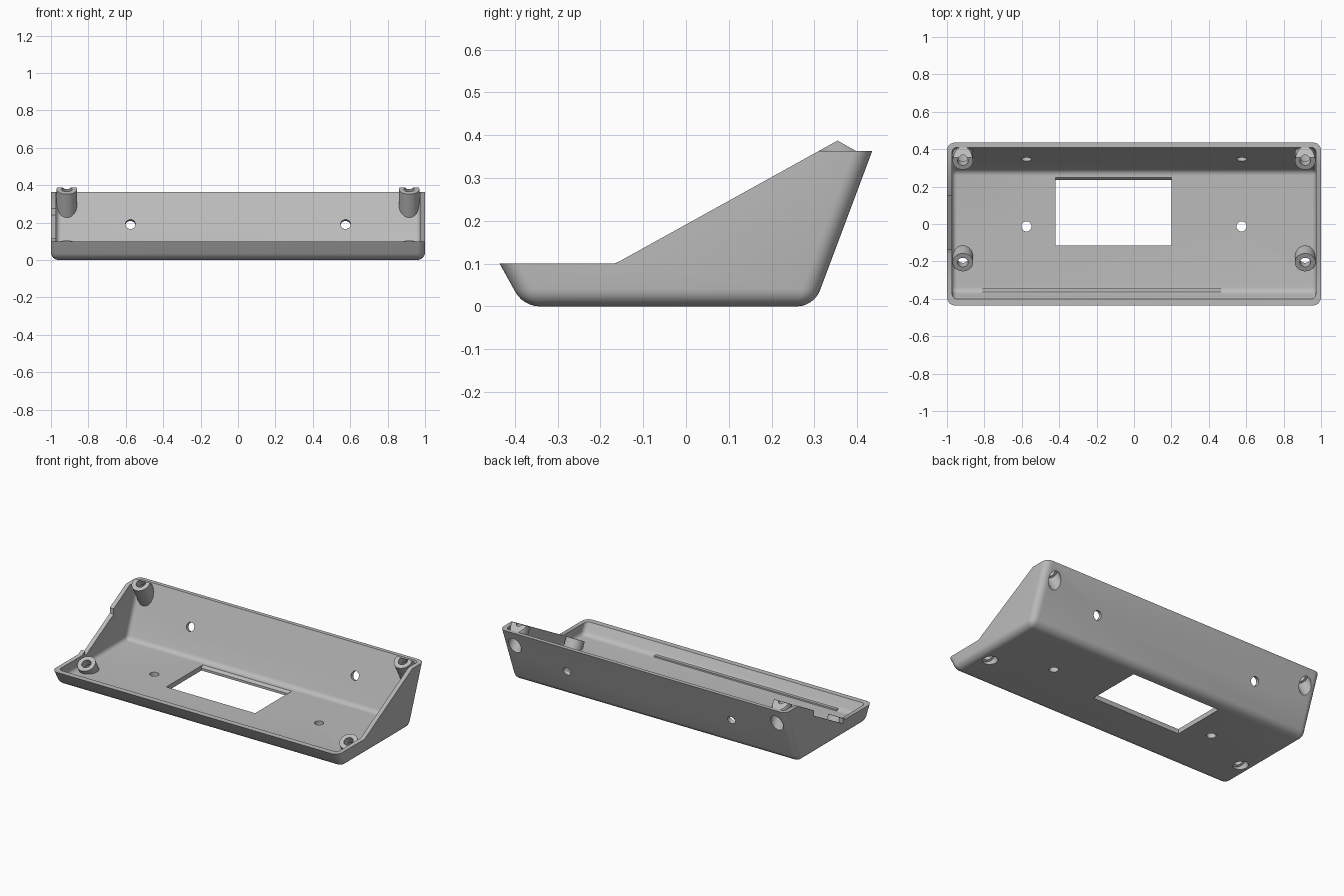
import bpy, bmesh, math
from mathutils import Matrix, Vector

old = bpy.data.objects.get("Cube")
if old:
    bpy.data.objects.remove(old, do_unlink=True)

grey = bpy.data.materials.new("plain_grey")
grey.use_nodes = True
grey.diffuse_color = (0.5, 0.5, 0.5, 1)
grey.node_tree.nodes["Principled BSDF"].inputs["Base Color"].default_value = (0.5, 0.5, 0.5, 1)

TILT = math.radians(29)                       # pitch of the sloping opening
DOWN = Vector((0, math.sin(TILT), -math.cos(TILT)))


def make(name, bm):
    bmesh.ops.recalc_face_normals(bm, faces=bm.faces)
    mesh = bpy.data.meshes.new(name)
    bm.to_mesh(mesh)
    bm.free()
    mesh.materials.append(grey)
    ob = bpy.data.objects.new(name, mesh)
    bpy.context.collection.objects.link(ob)
    return ob


def prism(name, profile, x0, x1, round_off=0):
    """Extrude a (y, z) profile along x; optionally round all but the top edges."""
    bm = bmesh.new()
    face = bm.faces.new([bm.verts.new((x0, y, z)) for y, z in profile])
    out = bmesh.ops.extrude_face_region(bm, geom=[face])
    moved = [v for v in out["geom"] if isinstance(v, bmesh.types.BMVert)]
    bmesh.ops.translate(bm, verts=moved, vec=(x1 - x0, 0, 0))
    if round_off:
        top = max(z for y, z in profile) - 0.001
        edges = [e for e in bm.edges if min(v.co.z for v in e.verts) < top]
        bmesh.ops.bevel(bm, geom=edges, offset=round_off, segments=6,
                        profile=0.5, affect='EDGES')
    return make(name, bm)


def cylinder(name, start, direction, radius, length):
    bm = bmesh.new()
    turn = direction.to_track_quat('Z', 'Y').to_matrix().to_4x4()
    place = Matrix.Translation(Vector(start) + direction * length / 2) @ turn
    bmesh.ops.create_cone(bm, cap_ends=True, segments=32, radius1=radius,
                          radius2=radius, depth=length, matrix=place)
    return make(name, bm)


def combine(target, tool, operation='DIFFERENCE', keep=False):
    mod = target.modifiers.new("combine", 'BOOLEAN')
    mod.operation, mod.object, mod.solver = operation, tool, 'EXACT'
    bpy.context.view_layer.objects.active = target
    bpy.ops.object.modifier_apply(modifier=mod.name)
    if not keep:
        bpy.data.objects.remove(tool, do_unlink=True)


def trough(front, back, low, high=0.5):
    """Trapezoid with leaning front and back walls."""
    f = lambda z: front - 0.556 * z
    b = lambda z: back + 0.375 * z
    return [(f(low), low), (b(low), low), (b(high), high), (f(high), high)]


# Hollow shell
case = prism("case", trough(-0.38, 0.299, 0), -1, 1, 0.04)
hull = prism("hull", trough(-0.38, 0.299, 0), -1, 1, 0.04)
cavity = prism("cavity", trough(-0.345, 0.274, 0.03, 0.6), -0.973, 0.973, 0.025)
combine(case, cavity)

# Low front rim, sloping sides and high back rim
combine(case, prism("rim_cutter", [(-0.9, 0.1), (-0.165, 0.1), (0.31, 0.363),
                                   (0.9, 0.363), (0.9, 0.9), (-0.9, 0.9)], -1.2, 1.2))

# Shallow notch in one side wall
combine(case, prism("notch_cutter", [(-0.135, 0.083), (0.15, 0.24), (0.15, 0.4),
                                     (-0.135, 0.4)], -1.1, -0.96))

# Rectangular floor window with a chamfered back edge
combine(case, prism("window_cutter", [(-0.115, -0.1), (0.235, -0.1), (0.235, 0.015),
                                      (0.25, 0.031), (0.25, 0.05), (-0.115, 0.05)],
                    -0.42, 0.2))

# Thin ledge along the foot of the front wall
combine(case, prism("front_ledge", [(-0.37, 0.015), (-0.345, 0.015), (-0.345, 0.04),
                                    (-0.37, 0.04)], -0.81, 0.465), 'UNION')

# Tilted screw bosses, trimmed to the hull, with counterbored holes
caps = [(sx * 0.915, y, 0.363 + 0.553 * (y - 0.31)) for sx in (-1, 1) for y in (-0.205, 0.338)]
for cap in caps:
    boss = cylinder("boss", cap, DOWN, 0.055, 0.4)
    combine(boss, hull, 'INTERSECT', keep=True)
    combine(boss, prism("boss_trim", [(0.355, 0.387), (0.45, 0.333), (0.6, 0.6),
                                      (0.355, 0.6)], -1.2, 1.2))
    combine(case, boss, 'UNION')
for cap in caps:
    above = Vector(cap) - DOWN * 0.1
    combine(case, cylinder("screw_hole", above, DOWN, 0.028, 0.4))
    combine(case, cylinder("counterbore", Vector(cap) + DOWN * 0.045, DOWN, 0.042, 0.3))
bpy.data.objects.remove(hull, do_unlink=True)

# Mounting holes in the floor and the back wall
wall_out = Vector((0, 0.333, -0.125)).normalized()
for x in (-0.575, 0.575):
    combine(case, cylinder("floor_hole", (x, -0.013, -0.1), Vector((0, 0, 1)), 0.027, 0.2))
    start = Vector((x, 0.357, 0.187)) - wall_out * 0.1
    combine(case, cylinder("wall_hole", start, wall_out, 0.027, 0.2))

# Smooth fillets and bores, crisp rims
bpy.ops.object.select_all(action='DESELECT')
case.select_set(True)
bpy.context.view_layer.objects.active = case
bpy.ops.object.shade_smooth_by_angle(angle=math.radians(30))
